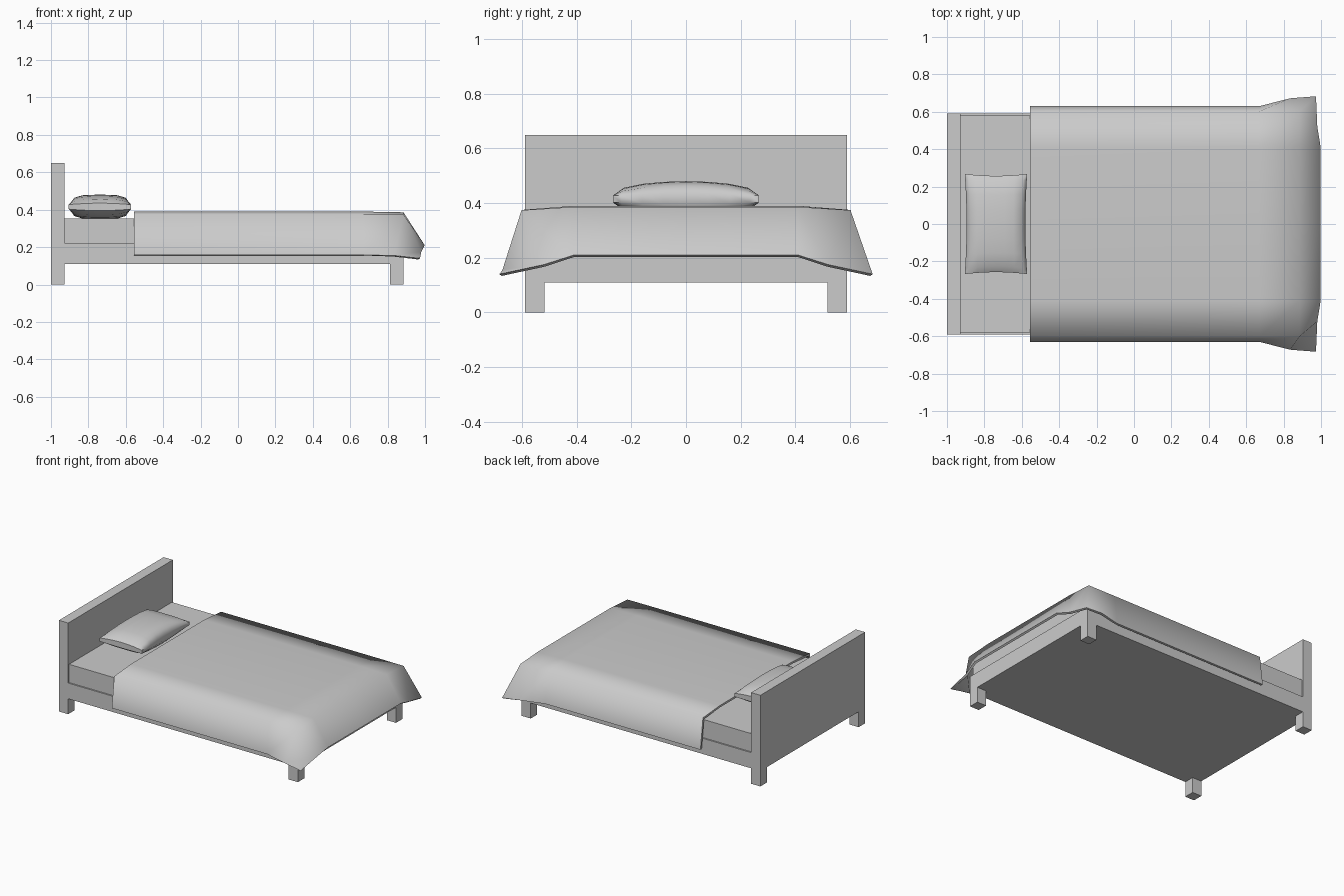
import bpy, bmesh, math

if "Cube" in bpy.data.objects:
    bpy.data.objects.remove(bpy.data.objects["Cube"])


def make_object(name, bm):
    mesh = bpy.data.meshes.new(name)
    bm.to_mesh(mesh)
    bm.free()
    ob = bpy.data.objects.new(name, mesh)
    bpy.context.collection.objects.link(ob)
    return ob


def box(name, lo, hi):
    bm = bmesh.new()
    bmesh.ops.create_cube(bm, size=1)
    for v in bm.verts:
        v.co = [lo[k] + (v.co[k] + 0.5) * (hi[k] - lo[k]) for k in range(3)]
    return make_object(name, bm)


def smooth(ob, degrees, solidify=0):
    bpy.ops.object.select_all(action='DESELECT')
    bpy.context.view_layer.objects.active = ob
    ob.select_set(True)
    if solidify:
        m = ob.modifiers.new("thickness", 'SOLIDIFY')
        m.thickness = solidify
        m.offset = -1
        m.use_even_offset = True
        bpy.ops.object.modifier_apply(modifier=m.name)
    bpy.ops.object.shade_smooth_by_angle(angle=math.radians(degrees))


# Wooden frame, headboard and legs
box("headboard", (-1, -0.59, 0.11), (-0.927, 0.59, 0.65))
box("bed_frame", (-0.927, -0.59, 0.11), (0.885, 0.59, 0.222))
for end, x0 in (("head", -1), ("foot", 0.812)):
    for side, y0 in (("left", -0.59), ("right", 0.517)):
        box(f"{end}_leg_{side}", (x0, y0, 0), (x0 + 0.073, y0 + 0.073, 0.11))

# Mattress
box("mattress", (-0.927, -0.58, 0.222), (0.868, 0.58, 0.352))

# Blanket: half cross-sections (centre, shoulder, fold, hem) from head to foot
sections = [
    [(-0.555, 0, 0.39), (-0.555, 0.41, 0.39), (-0.555, 0.602, 0.375), (-0.555, 0.63, 0.158)],
    [(0.67, 0, 0.39), (0.67, 0.41, 0.39), (0.67, 0.602, 0.375), (0.67, 0.63, 0.158)],
    [(0.885, 0, 0.386), (0.885, 0.41, 0.386), (0.885, 0.602, 0.374), (0.835, 0.672, 0.155)],
    [(0.998, 0, 0.21), (0.998, 0.41, 0.21), (0.98, 0.52, 0.175), (0.973, 0.683, 0.14)],
]
bm = bmesh.new()
rows = []
for sec in sections:
    full = [(x, -y, z) for x, y, z in sec[:0:-1]] + sec
    rows.append([bm.verts.new(p) for p in full])
for a, b in zip(rows, rows[1:]):
    for j in range(len(a) - 1):
        bm.faces.new((a[j], b[j], b[j + 1], a[j + 1]))
smooth(make_object("blanket", bm), 85, 0.014)

# Pillow: two domed grids joined by a narrow rim, edges pinched in to the corners
steps = (-1, -0.88, -0.6, -0.3, 0, 0.3, 0.6, 0.88, 1)
n = len(steps)
bm = bmesh.new()
layers = []
for s in (1, -1):
    grid = []
    for u in steps:
        row = []
        for v in steps:
            dome = math.sqrt((1 - u ** 4) * (1 - v * v))
            rim = 0.02 - 0.008 * u * u * v * v
            x = -0.738 + 0.167 * u * (0.94 + 0.06 * v * v)
            y = 0.268 * v * (0.96 + 0.04 * u * u)
            row.append(bm.verts.new((x, y, 0.415 + s * (rim + 0.045 * dome))))
        grid.append(row)
    for i in range(n - 1):
        for j in range(n - 1):
            bm.faces.new((grid[i][j], grid[i + 1][j], grid[i + 1][j + 1], grid[i][j + 1]))
    layers.append([grid[i][0] for i in range(n)] + [grid[-1][j] for j in range(1, n)]
                  + [grid[i][-1] for i in range(n - 2, -1, -1)]
                  + [grid[0][j] for j in range(n - 2, 0, -1)])
top, bottom = layers
for k in range(len(top)):
    m = (k + 1) % len(top)
    bm.faces.new((top[k], bottom[k], bottom[m], top[m]))
bmesh.ops.recalc_face_normals(bm, faces=bm.faces)
smooth(make_object("pillow", bm), 50)
